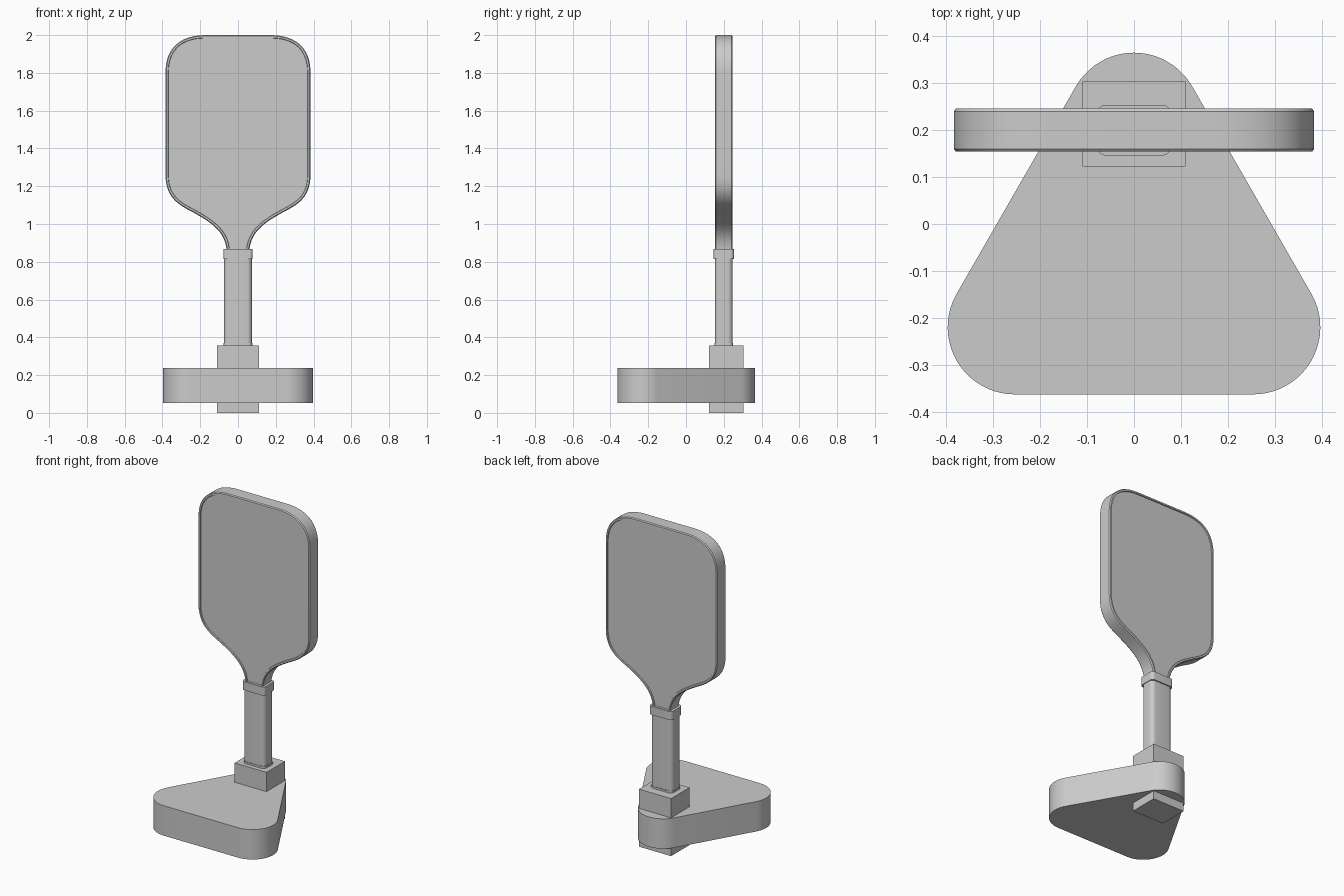
import bpy, bmesh, math
from mathutils import Vector
from mathutils.geometry import interpolate_bezier

if "Cube" in bpy.data.objects:
    bpy.data.objects.remove(bpy.data.objects["Cube"])

PADDLE_Y = 0.2


def prism(name, points, direction, caps=None):
    """Extrude a closed outline; caps is a list of (inset, depth) steps for both end faces."""
    bm = bmesh.new()
    base = bm.faces.new([bm.verts.new(p) for p in points])
    res = bmesh.ops.extrude_face_region(bm, geom=[base], use_keep_orig=True)
    bmesh.ops.translate(bm, vec=direction, verts=[v for v in res["geom"] if isinstance(v, bmesh.types.BMVert)])
    ends = [base] + [f for f in res["geom"] if isinstance(f, bmesh.types.BMFace)]
    bmesh.ops.recalc_face_normals(bm, faces=bm.faces)
    for end in ends:
        for inset, depth in caps or []:
            bmesh.ops.inset_region(bm, faces=[end], thickness=inset, depth=depth, use_even_offset=True)
    mesh = bpy.data.meshes.new(name)
    bm.to_mesh(mesh)
    bm.free()
    obj = bpy.data.objects.new(name, mesh)
    bpy.context.collection.objects.link(obj)
    bpy.ops.object.select_all(action="DESELECT")
    obj.select_set(True)
    bpy.context.view_layer.objects.active = obj
    bpy.ops.object.shade_smooth_by_angle(angle=math.radians(30))
    return obj


def arc(cx, cy, r, start, end, steps):
    angles = [math.radians(start + (end - start) * i / steps) for i in range(steps + 1)]
    return [(cx + r * math.cos(a), cy + r * math.sin(a)) for a in angles]


def rounded_bar(name, hx, hy, r, z0, z1, steps=6):
    pts = []
    for i, (sx, sy) in enumerate([(1, 1), (-1, 1), (-1, -1), (1, -1)]):
        pts += arc(sx * (hx - r), sy * (hy - r) + PADDLE_Y, r, i * 90, i * 90 + 90, steps)
    return prism(name, [(x, y, z0) for x, y in pts], (0, 0, z1 - z0), [(0.003, 0.0)])


# Rounded triangular base plate
plate = (arc(0.254, -0.22, 0.143, -90, 29, 20) + arc(0, 0.222, 0.143, 30, 150, 20)
         + arc(-0.254, -0.22, 0.143, 151, 270, 20))
prism("base_plate", [(x, y, 0.052) for x, y in plate], (0, 0, 0.186))

# Square socket passing through the plate
socket = [(-0.11, 0.123), (0.11, 0.123), (0.11, 0.304), (-0.11, 0.304)]
prism("socket_block", [(x, y, 0) for x, y in socket], (0, 0, 0.358))

# Handle, with its end cap and collar
rounded_bar("handle_grip", 0.074, 0.047, 0.026, 0.3, 0.83)
rounded_bar("handle_end_cap", 0.077, 0.05, 0.026, 0.34, 0.37)
rounded_bar("handle_collar", 0.078, 0.054, 0.018, 0.815, 0.868)

# Paddle outline: right half from throat to top, then mirrored
def bez(*p):
    return [(v.x, v.y) for v in interpolate_bezier(*[Vector((*q, 0)) for q in p], 16)]

half = bez((0.06, 0.855), (0.065, 0.96), (0.145, 1.01), (0.235, 1.06))
half += bez((0.235, 1.06), (0.30, 1.095), (0.384, 1.13), (0.384, 1.26))[1:]
half += bez((0.384, 1.80), (0.384, 1.93), (0.31, 2.0), (0.17, 2.0))
outline = half + [(-x, z) for x, z in reversed(half)]

# Paddle with softened edge guard and slightly recessed faces
prism("paddle", [(x, PADDLE_Y - 0.04, z) for x, z in outline], (0, 0.08, 0),
      [(0.005, 0.006), (0.009, 0.0), (0.002, -0.006)])
